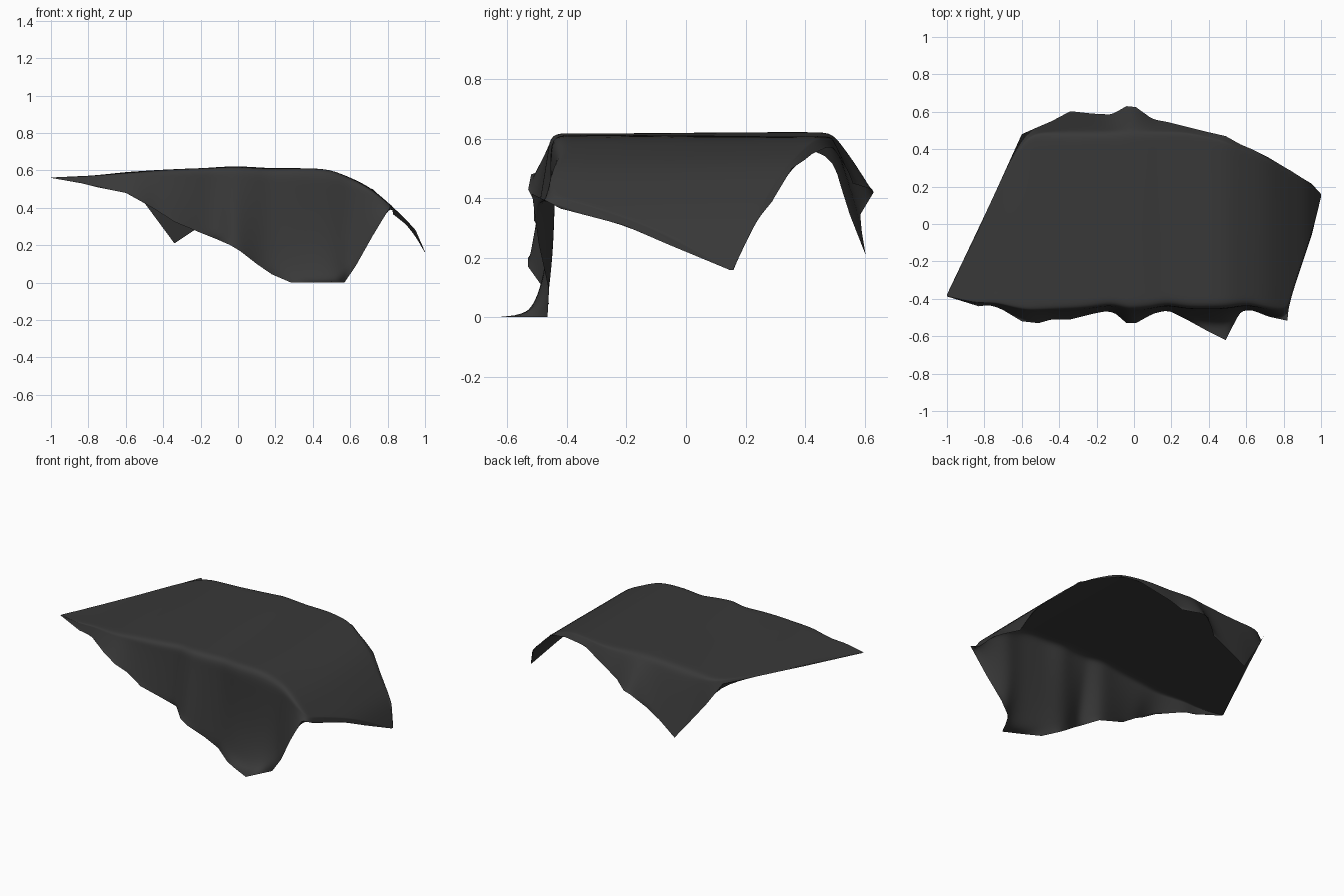
import bpy, bmesh, math

if "Cube" in bpy.data.objects:
    bpy.data.objects.remove(bpy.data.objects["Cube"])

# Cloth stations along x: x, top height, front hem y, front hem z, back hem y, back hem z
# (a negative hem height means the cloth lies on the floor there)
WEST = [
    (-1.00, .56, -.387, .56, -.377, .56),
    (-.83, .57, -.44, .53, -.02, .565),
    (-.75, .575, -.43, .51, .15, .57),
    (-.60, .59, -.52, .48, .48, .58),
    (-.51, .595, -.53, .43, .52, .44),
    (-.44, .60, -.51, .39, .55, .345),
    (-.34, .605, -.51, .325, .603, .21),
    (-.22, .61, -.48, .275, .59, .29),
    (-.12, .615, -.46, .235, .585, .345),
    (-.04, .62, -.53, .20, .63, .42),
    (.01, .62, -.53, .17, .625, .43),
]
EAST = [
    (.10, .615, -.48, .10, .56, .45),
    (.18, .61, -.46, .045, .545, .49),
    (.28, .61, -.51, -.03, .52, .53),
    (.38, .61, -.565, -.09, .495, .57),
    (.49, .605, -.62, -.14, .47, .57),
    (.57, .573, -.465, -.005, .425, .55),
    (.63, .547, -.46, .09, .40, .53),
    (.72, .50, -.495, .25, .355, .50),
    (.82, .41, -.517, .415, .295, .40),
    (.83, .40, -.42, .365, .29, .39),
    (.90, .335, -.21, .31, .245, .335),
    (.95, .27, -.06, .245, .215, .28),
    (1.00, .16, .145, .16, .16, .165),
]
SKIRT, TOP = 7, 14


def skirt(x, rim_y, rim_z, hem_y, hem_z, bulge):
    """Points from the rim (excluded) down to the hem."""
    power = 4 if hem_z <= 0 else bulge
    pts = []
    for i in range(1, SKIRT + 1):
        s = i / SKIRT
        y = rim_y + (hem_y - rim_y) * s ** power
        z = max(.002, rim_z + (hem_z - rim_z) * s)
        pts.append((x, y, z))
    return pts


def column(x, top, yf, zf, yb, zb):
    """One cross-section: front hem, over the flat top, to back hem."""
    inset = .03 * (yb - yf)
    rf, rb = max(yf + inset, -.455), min(yb - inset, .485)
    flat = []
    for i in range(TOP + 1):
        y = rf + (rb - rf) * i / TOP
        flat.append((x, y, top + .002 * math.sin(9 * x + 5 * y)))
    front = skirt(x, rf, top, yf, zf, 1.1)
    back = skirt(x, rb, top, yb, zb, .85)
    return front[::-1] + flat + back


# Draped cloth sheet
bm = bmesh.new()
crease = bm.verts.layers.float.new("crease_vert")
cols = [[bm.verts.new(p) for p in column(*s)] for s in WEST + EAST]
for a, b in zip(cols, cols[1:]):
    for i in range(len(a) - 1):
        bm.faces.new((a[i], b[i], b[i + 1], a[i + 1])).smooth = True
# Keep the hem outline crisp
for v in bm.verts:
    if v.is_boundary:
        v[crease] = 1.0
mesh = bpy.data.meshes.new("draped_cloth")
bm.to_mesh(mesh)
bm.free()
cloth = bpy.data.objects.new("draped_cloth", mesh)
bpy.context.collection.objects.link(cloth)
sub = cloth.modifiers.new("soften", "SUBSURF")
sub.levels = sub.render_levels = 2

# Charcoal fabric
mat = bpy.data.materials.new("charcoal_fabric")
mat.diffuse_color = (.04, .04, .04, 1)
mat.use_nodes = True
mat.node_tree.nodes["Principled BSDF"].inputs["Base Color"].default_value = mat.diffuse_color
mesh.materials.append(mat)
